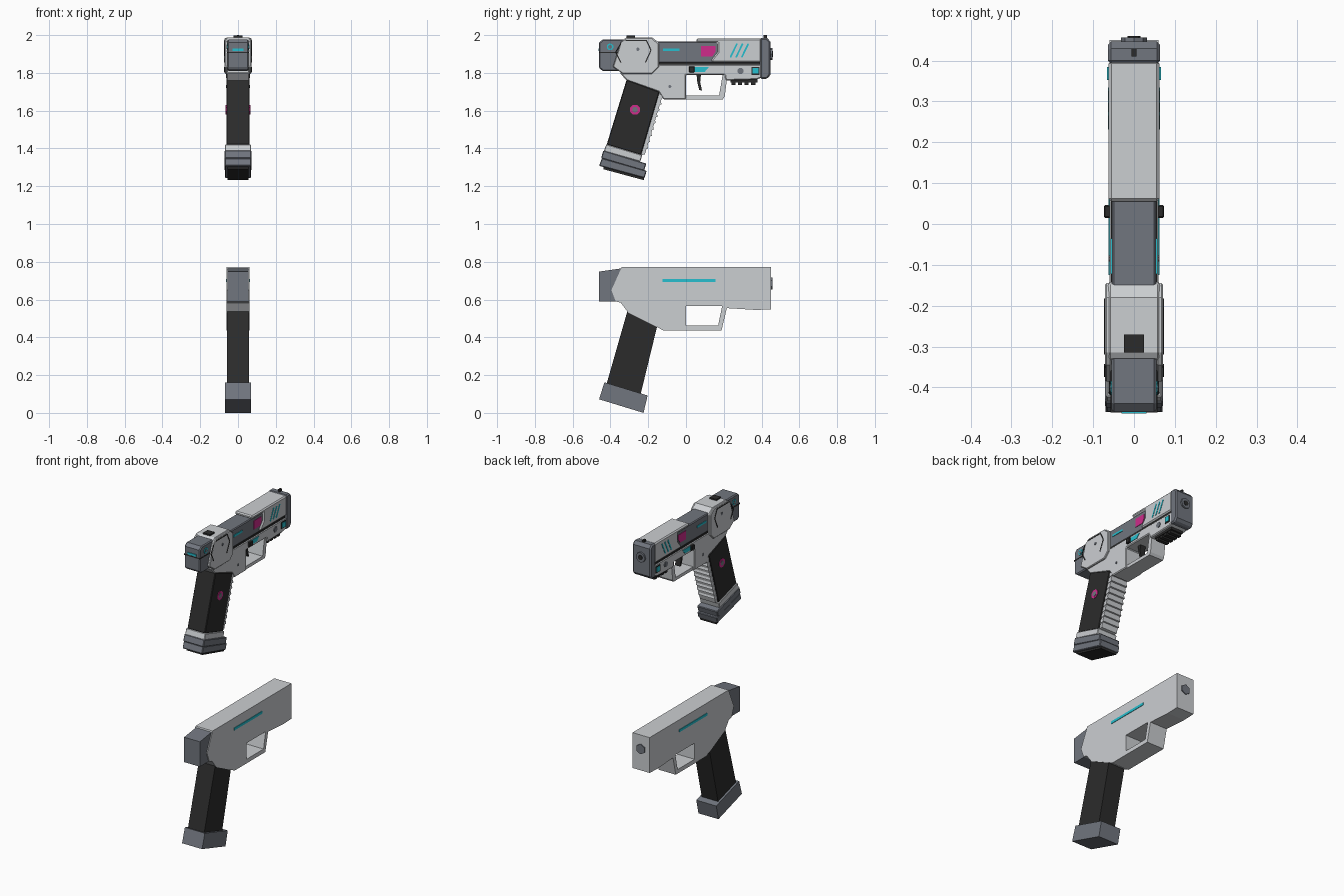
import bpy, bmesh, math


def material(name, rgb):
    m = bpy.data.materials.new(name)
    m.diffuse_color = (*rgb, 1)
    return m


LIGHT = material("light_grey", (0.60, 0.62, 0.64))
DARK = material("slate_grey", (0.165, 0.18, 0.21))
BLACK = material("black", (0.024, 0.024, 0.024))
CYAN = material("cyan", (0.02, 0.52, 0.62))
PINK = material("magenta", (0.62, 0.025, 0.26))


def prism(name, pts, spans, mat, bevel=0.0):
    """Extrude a (y, z) outline along x over each span; a number means symmetric."""
    if not isinstance(spans, list):
        spans = [(-spans, spans)]
    bm = bmesh.new()
    for x0, x1 in spans:
        f = bm.faces.new([bm.verts.new((x0, y, z)) for y, z in pts])
        r = bmesh.ops.extrude_face_region(bm, geom=[f])
        moved = [v for v in r["geom"] if isinstance(v, bmesh.types.BMVert)]
        bmesh.ops.translate(bm, verts=moved, vec=(x1 - x0, 0, 0))
    bmesh.ops.recalc_face_normals(bm, faces=bm.faces)
    me = bpy.data.meshes.new(name)
    bm.to_mesh(me)
    bm.free()
    me.materials.append(mat)
    ob = bpy.data.objects.new(name, me)
    bpy.context.collection.objects.link(ob)
    if bevel:
        b = ob.modifiers.new("bevel", "BEVEL")
        b.width = bevel
        b.segments = 1
        b.limit_method = "ANGLE"
        b.angle_limit = math.radians(50)
    return ob


def sides(a, b):
    return [(a, b), (-b, -a)]


def rect(y0, y1, z0, z1):
    return [(y0, z0), (y1, z0), (y1, z1), (y0, z1)]


def ngon(y, z, r, n=8):
    return [(y + r * math.cos(2 * math.pi * (i + 0.5) / n),
             z + r * math.sin(2 * math.pi * (i + 0.5) / n)) for i in range(n)]


def stroke(a, b, w):
    """Thin bar outline between two points."""
    dy, dz = b[0] - a[0], b[1] - a[1]
    k = w / 2 / math.hypot(dy, dz)
    ny, nz = -dz * k, dy * k
    return [(a[0] + ny, a[1] + nz), (b[0] + ny, b[1] + nz),
            (b[0] - ny, b[1] - nz), (a[0] - ny, a[1] - nz)]


def plug(name, y0, y1, z, r, n, mat):
    """Short cylinder along y."""
    bpy.ops.mesh.primitive_cylinder_add(vertices=n, radius=r, depth=y1 - y0,
                                        location=(0, (y0 + y1) / 2, z),
                                        rotation=(math.pi / 2, 0, 0))
    ob = bpy.context.object
    ob.name = name
    ob.data.materials.append(mat)


# ---------- detailed pistol: frame and trigger guard ----------
prism("frame", [(-0.30, 1.845), (0.40, 1.845), (0.40, 1.775), (0.375, 1.765),
                (0.21, 1.76), (0.205, 1.79), (0, 1.79), (0, 1.66), (-0.12, 1.66),
                (-0.145, 1.70), (-0.315, 1.76), (-0.35, 1.80)], 0.06, LIGHT, 0.005)
prism("trigger_guard", [(-0.01, 1.68), (0.175, 1.68), (0.195, 1.795), (0.22, 1.795),
                        (0.205, 1.675), (0.195, 1.66), (-0.01, 1.66)], 0.05, LIGHT)
prism("trigger", [(0.055, 1.80), (0.08, 1.80), (0.075, 1.75), (0.085, 1.705),
                  (0.07, 1.71), (0.06, 1.75)], 0.018, BLACK)
prism("frame_seam", rect(-0.15, 0.40, 1.84, 1.856), 0.056, BLACK)

# ---------- slide and muzzle ----------
prism("slide_core", rect(-0.16, 0.40, 1.852, 1.965), 0.054, DARK, 0.005)
prism("slide_cover", [(0.055, 1.982), (0.40, 1.982), (0.40, 1.857), (0.135, 1.857),
                      (0.135, 1.87), (0.168, 1.91), (0.168, 1.96), (0.055, 1.96)],
      0.062, LIGHT, 0.007)
prism("muzzle_block", [(0.392, 1.985), (0.43, 1.985), (0.447, 1.965), (0.447, 1.79),
                       (0.43, 1.768), (0.392, 1.768)], 0.064, DARK, 0.008)
plug("muzzle_ring", 0.44, 0.457, 1.90, 0.032, 8, DARK)
plug("muzzle_bore", 0.45, 0.46, 1.90, 0.016, 8, BLACK)
prism("front_sight", rect(0.41, 0.43, 1.98, 2.0), 0.006, BLACK)
prism("under_rail", rect(0.235, 0.378, 1.75, 1.775), 0.042, BLACK)
for i in range(4):
    y = 0.24 + i * 0.035
    prism("rail_rib", rect(y, y + 0.022, 1.735, 1.755), 0.038, BLACK)

# ---------- rear housing ----------
prism("rear_block", [(-0.46, 1.96), (-0.44, 1.978), (-0.30, 1.978), (-0.30, 1.81),
                     (-0.44, 1.81), (-0.46, 1.825)], 0.055, DARK, 0.006)
prism("rear_seam", rect(-0.461, -0.33, 1.904, 1.911), 0.057, BLACK)
prism("rear_light", rect(-0.464, -0.455, 1.915, 1.928), 0.03, CYAN)
prism("rear_housing", [(-0.335, 1.975), (-0.315, 1.988), (-0.18, 1.988),
                       (-0.142, 1.96), (-0.142, 1.83), (-0.18, 1.797),
                       (-0.335, 1.797)], 0.066, LIGHT, 0.008)
prism("side_plate", [(-0.345, 1.965), (-0.315, 1.985), (-0.18, 1.985), (-0.145, 1.955),
                     (-0.145, 1.83), (-0.18, 1.795), (-0.335, 1.795), (-0.387, 1.832)],
      sides(0.055, 0.071), LIGHT, 0.004)
prism("rear_sight", rect(-0.315, -0.27, 1.98, 1.997), 0.024, BLACK)
line = [(-0.32, 1.972), (-0.21, 1.972), (-0.185, 1.92), (-0.215, 1.855)]
line2 = [(-0.345, 1.955), (-0.372, 1.91), (-0.345, 1.855)]
for path in (line, line2):
    for a, b in zip(path, path[1:]):
        prism("plate_line", stroke(a, b, 0.006), sides(0.07, 0.073), BLACK)
prism("plate_pin", ngon(-0.255, 1.925, 0.009), sides(0.07, 0.074), DARK)
prism("rear_ring", ngon(-0.402, 1.938, 0.018, 10), sides(0.054, 0.058), CYAN)
prism("rear_ring_core", ngon(-0.402, 1.938, 0.011, 10), sides(0.055, 0.06), DARK)

# ---------- coloured side details ----------
prism("slide_light", rect(-0.122, -0.035, 1.915, 1.928), sides(0.05, 0.057), CYAN)
prism("slide_badge", [(0.08, 1.942), (0.155, 1.942), (0.155, 1.91), (0.14, 1.888),
                      (0.08, 1.888)], sides(0.05, 0.057), PINK)
for i in range(3):
    y = 0.235 + i * 0.03
    prism("slide_stripe", stroke((y, 1.882), (y + 0.035, 1.955), 0.009),
          sides(0.058, 0.064), CYAN)
prism("frame_light", [(0.045, 1.806), (0.1, 1.806), (0.122, 1.832), (0.045, 1.832)],
      sides(0.056, 0.063), CYAN)
prism("frame_button", rect(0.015, 0.046, 1.803, 1.834), sides(0.055, 0.074), BLACK, 0.003)
prism("frame_screw", ngon(0.288, 1.81, 0.017, 10), sides(0.056, 0.064), DARK)
prism("lamp_rim", rect(0.347, 0.39, 1.79, 1.832), sides(0.056, 0.063), BLACK)
prism("lamp", rect(0.353, 0.384, 1.796, 1.826), sides(0.056, 0.066), CYAN)
prism("frame_pin", ngon(-0.085, 1.728, 0.008), sides(0.056, 0.063), DARK)

# ---------- grip ----------
A, B, C, D = (-0.314, 1.765), (-0.14, 1.70), (-0.238, 1.365), (-0.42, 1.42)
prism("grip", [A, B, C, D], 0.062, BLACK, 0.004)
prism("grip_front_strip", [B, (-0.118, 1.70), (-0.218, 1.368), C], 0.055, LIGHT)
for i in range(9):
    t = (i + 0.5) / 9
    y, z = -0.122 - 0.092 * t, 1.69 - 0.30 * t
    prism("finger_ridge", [(y - 0.02, z + 0.016), (y + 0.004, z + 0.01),
                           (y + 0.008, z - 0.006), (y - 0.02, z - 0.012)], 0.058, LIGHT)
prism("grip_badge_rim", ngon(-0.27, 1.605, 0.028), sides(0.06, 0.065), PINK)
prism("grip_badge", ngon(-0.27, 1.605, 0.016, 6), sides(0.06, 0.067), DARK)
prism("grip_collar", [(-0.422, 1.422), (-0.232, 1.365), (-0.242, 1.33), (-0.435, 1.385)],
      0.068, LIGHT, 0.003)
prism("grip_base", [(-0.437, 1.39), (-0.21, 1.32), (-0.222, 1.281), (-0.45, 1.348)],
      0.071, DARK, 0.004)
prism("magazine_plate", [(-0.445, 1.349), (-0.208, 1.282), (-0.22, 1.243), (-0.46, 1.308)],
      0.069, DARK, 0.004)
prism("magazine_foot", [(-0.435, 1.31), (-0.22, 1.25), (-0.223, 1.232), (-0.437, 1.29)],
      0.056, BLACK)

# ---------- simple pistol ----------
prism("simple_body", [(-0.34, 0.772), (0.45, 0.772), (0.45, 0.548), (0.37, 0.545),
                      (0.21, 0.555), (0.19, 0.565), (0, 0.565), (0, 0.437),
                      (-0.12, 0.437), (-0.155, 0.455), (-0.305, 0.53), (-0.345, 0.583),
                      (-0.372, 0.59), (-0.395, 0.65)], 0.06, LIGHT)
prism("simple_guard", [(-0.005, 0.463), (0.17, 0.463), (0.192, 0.568), (0.218, 0.562),
                       (0.188, 0.437), (-0.005, 0.437)], 0.06, LIGHT)
prism("simple_rear_block", [(-0.46, 0.748), (-0.34, 0.765), (-0.33, 0.59), (-0.46, 0.59)],
      0.055, DARK)
prism("simple_grip", [(-0.31, 0.54), (-0.15, 0.47), (-0.24, 0.10), (-0.42, 0.155)],
      0.057, BLACK)
prism("simple_grip_base", [(-0.432, 0.162), (-0.203, 0.092), (-0.225, 0.0), (-0.46, 0.072)],
      0.07, DARK)
prism("simple_side_light", rect(-0.125, 0.155, 0.694, 0.71), sides(0.055, 0.063), CYAN)
plug("simple_bore", 0.44, 0.457, 0.685, 0.032, 6, DARK)
